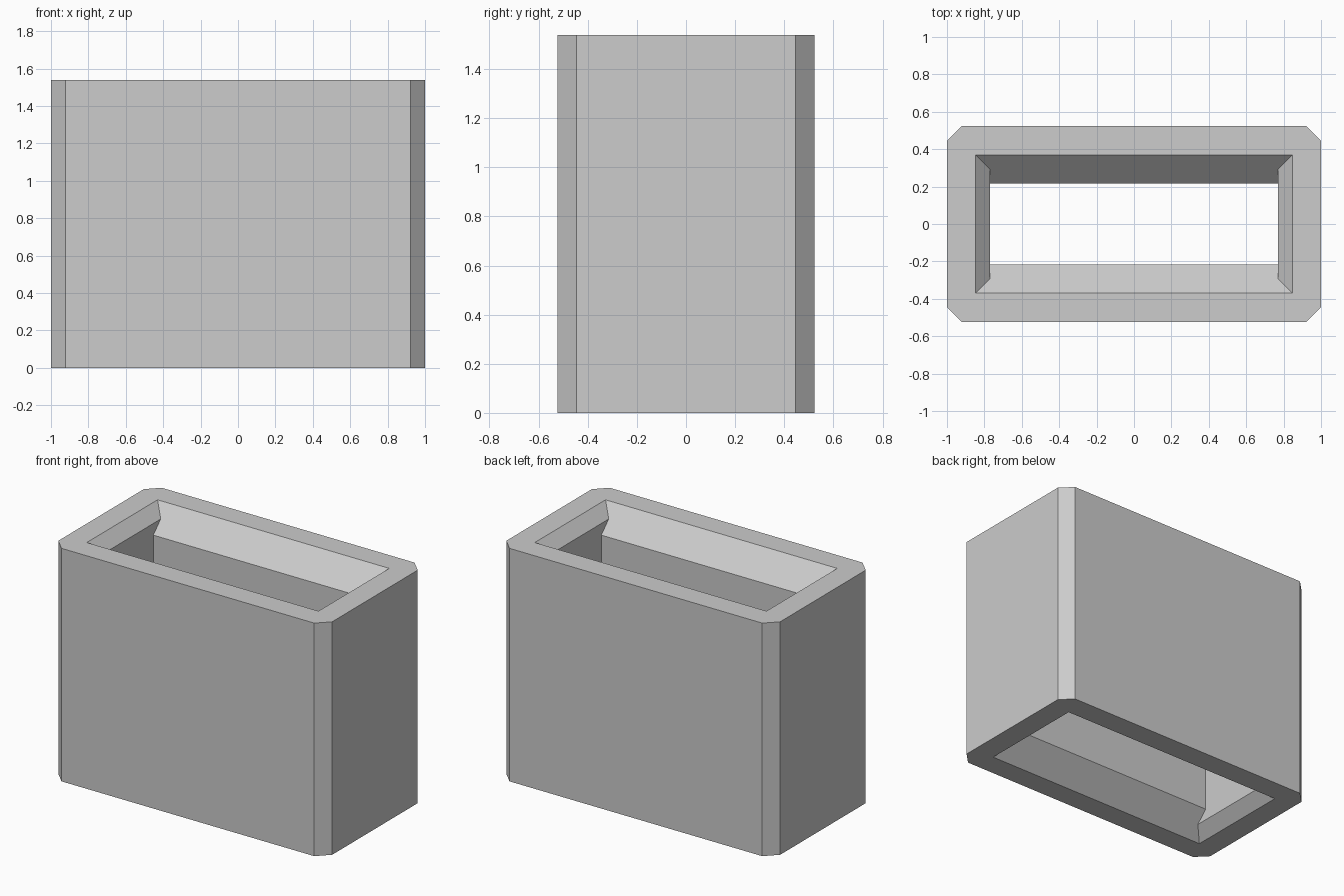
import bpy, bmesh

if "Cube" in bpy.data.objects:
    bpy.data.objects.remove(bpy.data.objects["Cube"])

U = 1 / 13                       # design module
HX, HY, H = 1.0, 6.8 * U, 20 * U  # outer half sizes and height
CH, WALL = U, 2 * U              # corner chamfer and rim width

grey = bpy.data.materials.new("light_grey")
grey.diffuse_color = (0.604, 0.604, 0.604, 1)
grey.use_nodes = True
grey.node_tree.nodes["Principled BSDF"].inputs["Base Color"].default_value = grey.diffuse_color

bm = bmesh.new()


def ring(points, z):
    return [bm.verts.new((x, y, z)) for x, y in points]


def skin(a, b):
    n = len(a)
    return [bm.faces.new((a[i], a[(i + 1) % n], b[(i + 1) % n], b[i])) for i in range(n)]


# Outer shell: rectangle with chamfered vertical corners
outline = [(HX, HY - CH), (HX - CH, HY), (CH - HX, HY), (-HX, HY - CH),
           (-HX, CH - HY), (CH - HX, -HY), (HX - CH, -HY), (HX, CH - HY)]
low, high = ring(outline, 0), ring(outline, H)
skin(low, high)

# Through opening: 45 degree lead-in at both ends, deeper on the long sides
rings = []
for z in (0, U, 2 * U, H - 2 * U, H - U, H):
    depth = min(z, H - z)
    x = HX - WALL - min(depth, U)
    y = HY - WALL - min(depth, 2 * U)
    rings.append(ring([(x, y), (-x, y), (-x, -y), (x, -y)], z))
cavity = []
for a, b in zip(rings, rings[1:]):
    cavity += skin(a, b)

# Flat rims joining shell and opening
for outer, inner in ((low, rings[0]), (high, rings[-1])):
    for i in range(4):
        bm.faces.new((outer[2 * i], outer[2 * i + 1], inner[i]))
        bm.faces.new((outer[2 * i + 1], outer[(2 * i + 2) % 8], inner[(i + 1) % 4], inner[i]))

# Consistent normals, then merge the coplanar pieces of the opening walls
bmesh.ops.recalc_face_normals(bm, faces=bm.faces)
bm.normal_update()
inside = set(cavity)
flat = [e for e in bm.edges
        if all(f in inside for f in e.link_faces) and e.calc_face_angle(1) < 0.01]
bmesh.ops.dissolve_edges(bm, edges=flat, use_verts=False)

mesh = bpy.data.meshes.new("sleeve")
bm.to_mesh(mesh)
bm.free()
mesh.materials.append(grey)
bpy.context.collection.objects.link(bpy.data.objects.new("sleeve", mesh))
